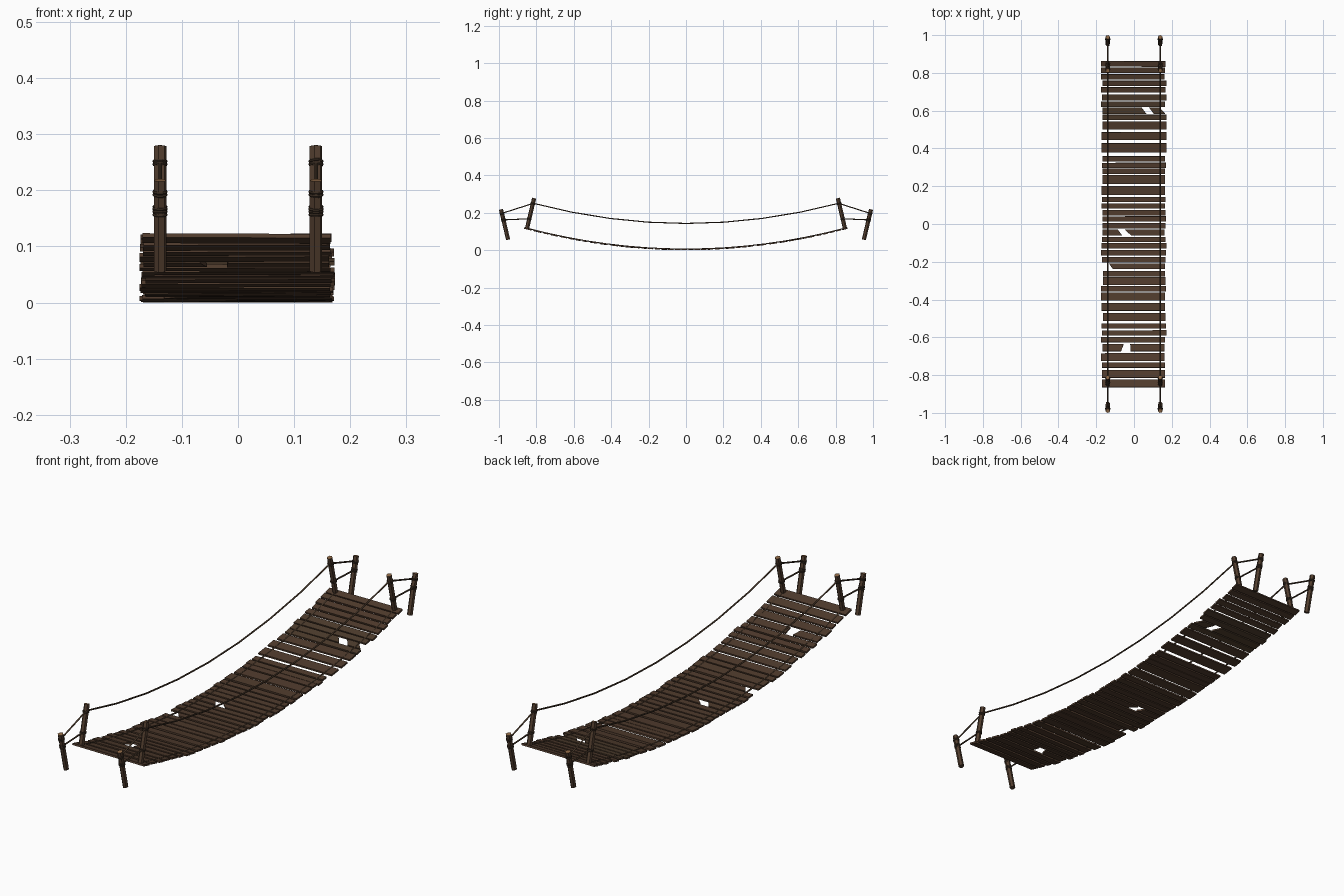
import bpy, bmesh, math, random
from mathutils import Vector, Matrix

if "Cube" in bpy.data.objects:
    bpy.data.objects.remove(bpy.data.objects["Cube"])

random.seed(4)


def material(name, col):
    m = bpy.data.materials.new(name)
    m.diffuse_color = (*col, 1)
    m.use_nodes = True
    m.node_tree.nodes["Principled BSDF"].inputs["Base Color"].default_value = m.diffuse_color
    return m


WOOD = material("plank brown", (0.080, 0.044, 0.026))
WOOD2 = material("plank brown dull", (0.076, 0.046, 0.026))
POST = material("post brown", (0.085, 0.048, 0.028))
CUT = material("cut wood", (0.26, 0.135, 0.06))
ROPE = material("rope brown", (0.066, 0.040, 0.023))
LASH = material("lashing dark brown", (0.042, 0.026, 0.016))


def finish(bm, name, *mats):
    bmesh.ops.recalc_face_normals(bm, faces=bm.faces)
    me = bpy.data.meshes.new(name)
    for m in mats:
        me.materials.append(m)
    bm.to_mesh(me)
    bm.free()
    ob = bpy.data.objects.new(name, me)
    bpy.context.collection.objects.link(ob)
    return ob


def deck_z(y):
    return 0.004 + 0.114 * (y / 0.86) ** 2


def rail_z(y):
    return 0.143 + 0.106 * (y / 0.81) ** 2


def plank_piece(bm, y, w, left, right, mat, t=0.0075):
    """Board whose ends are (x at +y edge, x at -y edge), laid along the sag."""
    roll = Matrix.Rotation(math.radians(random.uniform(-0.25, 0.25)), 4, 'Y')
    pitch = Matrix.Rotation(math.atan(2 * 0.114 * y / 0.86 ** 2), 4, 'X')
    M = Matrix.Translation((0, y, deck_z(y))) @ pitch @ roll
    pts = [(left[0], w / 2), (right[0], w / 2), (right[1], -w / 2), (left[1], -w / 2)]
    lo = [bm.verts.new(M @ Vector((a, b, -t / 2))) for a, b in pts]
    hi = [bm.verts.new(M @ Vector((a, b, t / 2))) for a, b in pts]
    faces = [bm.faces.new(lo[::-1]), bm.faces.new(hi)]
    for i in range(4):
        j = (i + 1) % 4
        faces.append(bm.faces.new((lo[i], lo[j], hi[j], hi[i])))
    for f in faces:
        f.material_index = mat


# Deck boards: centre in hundredths, split into narrow and wide boards
narrow = [81.5, 78, 74.5, 71, 63.5, 56.5, 34.5, 31, 28, 13, 9.5, 6, 2.7, -0.9,
          -8.2, -11.6, -15.2, -19, -26.3, -34.3, -54, -57.7, -61.3, -74.8]
wide = [84.8, 67, 52.2, 46.6, 40.4, 23.6, 17.8, -30.2, -38.4, -43.9, -49.3,
        -70.5, -79.4, -84.5]
special = {84.8: 0.03, 67: 0.032, 40.4: 0.048, 23.6: 0.046, 17.8: 0.046}
bm = bmesh.new()
boards = [(y, 0.028) for y in narrow] + [(y, special.get(y, 0.041)) for y in wide]
for y, w in boards:
    l = -0.168 + random.uniform(-0.008, 0.003)
    r = 0.164 + random.uniform(-0.002, 0.009)
    plank_piece(bm, y / 100, w, (l, l), (r, r), int(56 < y < 68))
# Broken boards
plank_piece(bm, 0.60, 0.033, (-0.167, -0.167), (0.04, 0.065), 1)
plank_piece(bm, 0.60, 0.033, (0.08, 0.105), (0.135, 0.165), 1)
plank_piece(bm, -0.045, 0.03, (-0.168, -0.168), (-0.085, -0.063), 0)
plank_piece(bm, -0.045, 0.03, (-0.048, -0.016), (0.162, 0.162), 0)
plank_piece(bm, -0.655, 0.038, (-0.168, -0.168), (-0.055, -0.068), 0)
plank_piece(bm, -0.655, 0.038, (-0.02, -0.018), (0.162, 0.162), 0)
plank_piece(bm, -0.224, 0.028, (-0.132, -0.112), (0.165, 0.165), 0)
finish(bm, "deck_planks", WOOD, WOOD2)


def tube(name, pts, r=0.0034):
    cu = bpy.data.curves.new(name, 'CURVE')
    cu.dimensions = '3D'
    cu.bevel_depth = r
    cu.bevel_resolution = 1
    cu.use_fill_caps = True
    sp = cu.splines.new('POLY')
    sp.points.add(len(pts) - 1)
    for p, q in zip(sp.points, pts):
        p.co = (*q, 1)
    cu.materials.append(ROPE)
    ob = bpy.data.objects.new(name, cu)
    bpy.context.collection.objects.link(ob)


def along(a, b):
    return Matrix.Translation(a) @ (b - a).to_track_quat('Z', 'Y').to_matrix().to_4x4()


def post(name, a, b, r=0.0115, n=6):
    """Six-sided leaning post with a paler cut top."""
    M, h = along(a, b), (b - a).length
    bm = bmesh.new()
    rings = []
    for z in (0, h):
        rings.append([bm.verts.new(M @ Vector((r * math.cos(2 * math.pi * k / n + 0.25),
                                               r * math.sin(2 * math.pi * k / n + 0.25), z)))
                      for k in range(n)])
    bm.faces.new(rings[0][::-1])
    bm.faces.new(rings[1]).material_index = 1
    for k in range(n):
        j = (k + 1) % n
        bm.faces.new((rings[0][k], rings[0][j], rings[1][j], rings[1][k]))
    finish(bm, name, POST, CUT)


def lashing(name, a, b, z, turns):
    """Stacked rope turns around a post at height z."""
    d = (b - a).normalized()
    c = a + d * ((z - a.z) / d.z)
    for i in range(turns):
        tilt = Matrix.Rotation(random.uniform(-0.12, 0.12), 4, 'X')
        M = along(c + d * (i - (turns - 1) / 2) * 0.0055, b + d) @ tilt
        n = 10
        bm = bmesh.new()
        rings = []
        for k in range(n):
            t = 2 * math.pi * k / n
            ring = []
            for m in range(6):
                u = 2 * math.pi * m / 6
                rr = 0.0108 + 0.0028 * math.cos(u)
                ring.append(bm.verts.new(M @ Vector((rr * math.cos(t), rr * math.sin(t),
                                                     0.003 * math.sin(u)))))
            rings.append(ring)
        for k in range(n):
            p, q = rings[k], rings[(k + 1) % n]
            for m in range(6):
                bm.faces.new((p[m], p[(m + 1) % 6], q[(m + 1) % 6], q[m]))
        finish(bm, f"{name}_{i}", LASH)


for sx, side in ((-1, "left"), (1, "right")):
    x = sx * 0.139
    # Hand rope and deck rope following the sag
    ys = [-0.817 + 1.634 * i / 8 for i in range(9)]
    tube(f"{side}_hand_rope", [(x, y, rail_z(y)) for y in ys])
    ys = [-0.85 + 1.70 * i / 16 for i in range(17)]
    tube(f"{side}_deck_rope", [(x, y, deck_z(y) + 0.002) for y in ys])
    for sy, end in ((-1, "front"), (1, "back")):
        n = f"{side}_{end}"
        # Inner and outer posts, leaning apart
        ia, ib = Vector((x, sy * 0.850, 0.116)), Vector((x, sy * 0.812, 0.278))
        oa, ob = Vector((x, sy * 0.951, 0.056)), Vector((x, sy * 0.989, 0.218))
        post(n + "_inner_post", ia, ib)
        post(n + "_outer_post", oa, ob)
        lashing(n + "_inner_upper_lashing", ia, ib, 0.249, 2)
        lashing(n + "_inner_lower_lashing", ia, ib, 0.168, 2)
        lashing(n + "_outer_upper_lashing", oa, ob, 0.195, 2)
        lashing(n + "_outer_lower_lashing", oa, ob, 0.162, 3)
        # Stay ropes between the two posts
        tube(n + "_upper_stay", [(x, sy * 0.818, 0.250), (x, sy * 0.984, 0.197)])
        tube(n + "_lower_stay", [(x, sy * 0.838, 0.168), (x, sy * 0.976, 0.162)])
